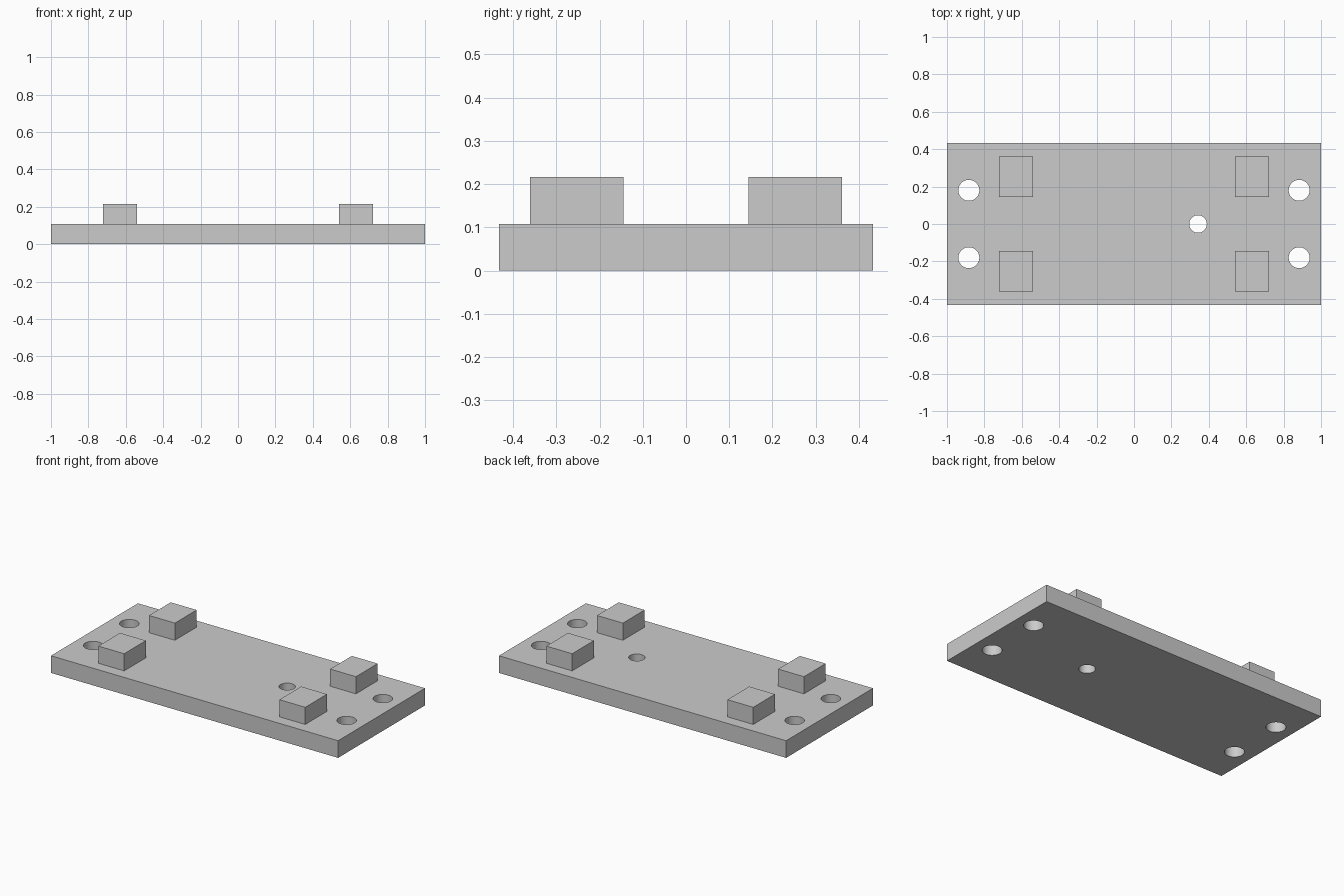
import bpy
import math

default = bpy.data.objects.get("Cube")
if default:
    bpy.data.objects.remove(default, do_unlink=True)

UNIT = 2 / 111        # one design unit of the 111 x 48 plate
THICK = 6 * UNIT

grey = bpy.data.materials.new("light grey")
grey.use_nodes = True
grey.diffuse_color = (0.6, 0.6, 0.6, 1)
grey.node_tree.nodes["Principled BSDF"].inputs["Base Color"].default_value = (0.6, 0.6, 0.6, 1)


def box(name, centre, size):
    bpy.ops.mesh.primitive_cube_add(size=1, location=centre)
    obj = bpy.context.object
    obj.name = name
    obj.scale = size
    bpy.ops.object.transform_apply(location=False, rotation=False, scale=True)
    obj.data.materials.append(grey)
    return obj


def drill(target, name, x, y, radius):
    bpy.ops.mesh.primitive_cylinder_add(vertices=48, radius=radius, depth=4 * THICK,
                                        location=(x, y, THICK / 2))
    cutter = bpy.context.object
    cutter.name = name
    cutter.data.materials.append(grey)
    cut = target.modifiers.new(name, "BOOLEAN")
    cut.operation = "DIFFERENCE"
    cut.solver = "EXACT"
    cut.object = cutter
    bpy.context.view_layer.objects.active = target
    bpy.ops.object.modifier_apply(modifier=cut.name)
    bpy.data.objects.remove(cutter, do_unlink=True)


# Base plate with four mounting holes and one off-centre hole
plate = box("base_plate", (0, 0, THICK / 2), (2, 48 * UNIT, THICK))
drill(plate, "centre_hole", 19 * UNIT, 0, 2.6 * UNIT)
for sx in (-1, 1):
    for sy in (-1, 1):
        drill(plate, "mounting_hole", sx * 49 * UNIT, sy * 10 * UNIT, 3.1 * UNIT)

# Four raised blocks
for sx, side in ((-1, "right"), (1, "left")):
    for sy, end in ((-1, "front"), (1, "back")):
        box(f"block_{end}_{side}", (sx * 35 * UNIT, sy * 14 * UNIT, THICK * 1.5),
            (10 * UNIT, 12 * UNIT, THICK))

# Round hole walls, crisp edges
bpy.ops.object.select_all(action="DESELECT")
plate.select_set(True)
bpy.context.view_layer.objects.active = plate
bpy.ops.object.shade_smooth_by_angle(angle=math.radians(30))
